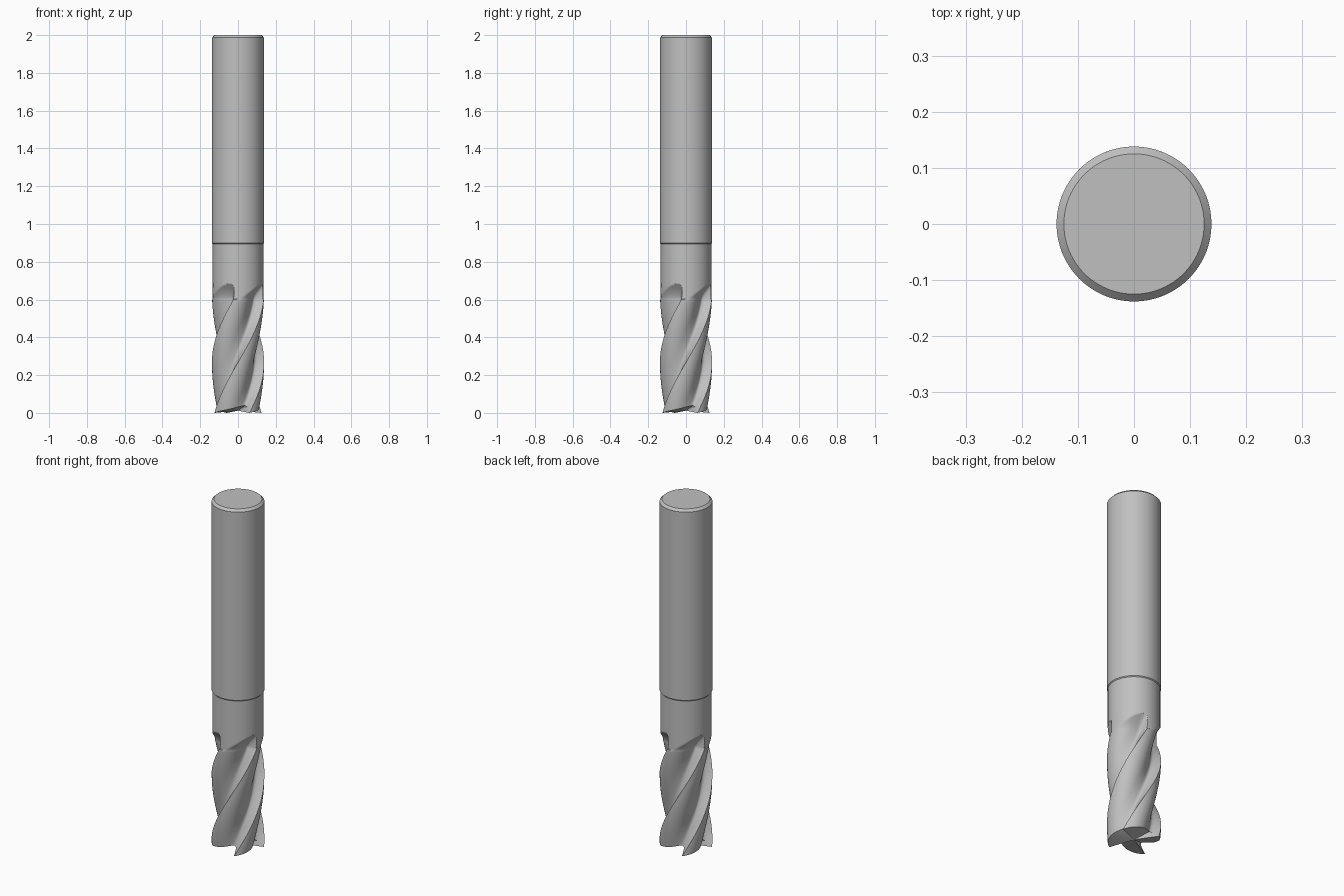
import bpy, bmesh, math

cube = bpy.data.objects.get("Cube")
if cube:
    bpy.data.objects.remove(cube, do_unlink=True)

R, NECK = 0.138, 0.134          # cutting and neck radius
CUT, RUNOUT = 0.60, 0.685       # end of the flutes and of their scooped exits
TEETH, SUB = 4, 3
TWIST = math.tan(math.radians(30)) / R
START = math.radians(26 - 90)   # first cutting edge at the tip

steel = bpy.data.materials.new("steel grey")
steel.use_nodes = True
GREY = (0.53, 0.53, 0.53, 1)
steel.diffuse_color = GREY
steel.node_tree.nodes["Principled BSDF"].inputs["Base Color"].default_value = GREY

# One tooth: degrees behind the cutting edge, share of the radius
TOOTH = [(0, 1), (12, .985), (24, .94), (35, .875), (45, .80), (55, .72),
         (65, .66), (73, .63), (80, .64), (85, .72), (88, .86), (90, 1)]
# Rise of the end face behind the edge
END = [(0, 0), (60, .033), (80, .04), (86, .03), (90, 0)]


def linear(table, x):
    for (x0, y0), (x1, y1) in zip(table, table[1:]):
        if x <= x1:
            return y0 + (y1 - y0) * (x - x0) / (x1 - x0)
    return table[-1][1]


def spline(points, steps):
    """Catmull-Rom curve through the points, without the last one."""
    ends = [points[0]] + points + [points[-1]]
    out = []
    for a, b, c, d in zip(ends, ends[1:], ends[2:], ends[3:]):
        for s in range(steps):
            t = s / steps
            out.append(tuple(
                q + t / 2 * (r - p + t * (2*p - 5*q + 4*r - u + t * (3*(q - r) + u - p)))
                for p, q, r, u in zip(a, b, c, d)))
    return out


def loft(name, rings, tip=None):
    """Skin a stack of rings, capping the top and closing the bottom."""
    bm = bmesh.new()
    rows = [[bm.verts.new(p) for p in ring] for ring in rings]
    n = len(rows[0])
    for low, high in zip(rows, rows[1:]):
        for i in range(n):
            j = (i + 1) % n
            bm.faces.new((low[i], low[j], high[j], high[i]))
    bm.faces.new(rows[-1])
    if tip:
        centre = bm.verts.new(tip)
        for i in range(n):
            bm.faces.new((centre, rows[0][(i + 1) % n], rows[0][i]))
    else:
        bm.faces.new(rows[0][::-1])
    mesh = bpy.data.meshes.new(name)
    bm.to_mesh(mesh)
    bm.free()
    mesh.materials.append(steel)
    ob = bpy.data.objects.new(name, mesh)
    bpy.context.collection.objects.link(ob)
    bpy.ops.object.select_all(action='DESELECT')
    bpy.context.view_layer.objects.active = ob
    ob.select_set(True)
    bpy.ops.object.shade_smooth_by_angle(angle=math.radians(30))
    return ob


def polar(r, a, z):
    return (r * math.cos(a), r * math.sin(a), z)


# Fluted cutter with helical teeth, then the scooped flute exits in the neck
tooth = spline(TOOTH, SUB)
section = [(deg, k * 360 / TEETH, share) for k in range(TEETH) for deg, share in tooth]
rings = []
LAYERS = 48
for i in range(LAYERS + 1):
    ring = []
    for deg, turn, share in section:
        low = linear(END, deg)
        z = low + (CUT - low) * i / LAYERS
        ring.append(polar(R * share, START + math.radians(deg + turn) + TWIST * z, z))
    rings.append(ring)
EXIT = 20
for i in range(EXIT + 1):
    t = i / EXIT
    z = CUT + 0.003 + (RUNOUT - CUT) * t
    ring = []
    for deg, turn, share in section:
        r = min(NECK, R * (share + 0.36 * t ** 1.5))
        ring.append(polar(r, START + math.radians(deg + turn) + TWIST * (CUT + 0.3 * (z - CUT)), z))
    rings.append(ring)
loft("fluted_cutter", rings, tip=(0, 0, 0.012))

# Neck and chamfered shank
SIDES = 96
PROFILE = [(NECK, RUNOUT), (NECK, 0.895), (R, 0.9), (R, 1.987), (0.125, 2.0)]
loft("shank", [[polar(r, math.tau * i / SIDES, z) for i in range(SIDES)] for r, z in PROFILE])
